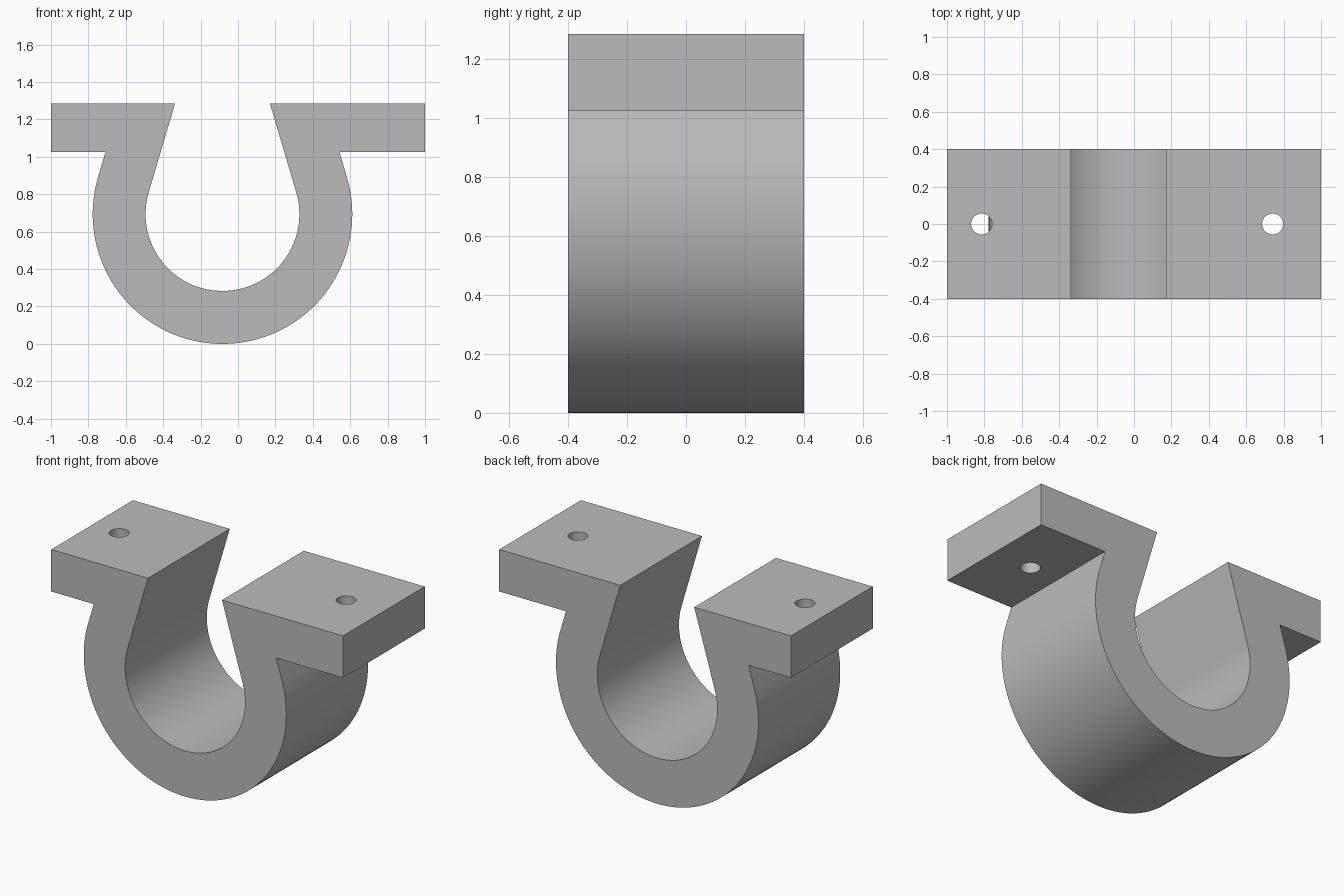
import bpy, bmesh, math

cube = bpy.data.objects.get("Cube")
if cube:
    bpy.data.objects.remove(cube)

CX, CZ = -0.083, 0.694           # centre of the saddle ring
R_OUT, R_IN = 0.694, 0.411
TOP, UNDER = 1.285, 1.025        # flange top and underside
HALF_DEPTH = 0.4
TILT = math.radians(16.5)        # lean of the straight neck walls

grey = bpy.data.materials.new("plain_grey")
grey.use_nodes = True
colour = (0.5, 0.5, 0.5, 1)
grey.diffuse_color = colour
grey.node_tree.nodes["Principled BSDF"].inputs["Base Color"].default_value = colour


def wall(radius, steps, z_end):
    """Left neck wall end, arc under the ring, right neck wall end."""
    start, sweep = math.pi - TILT, math.pi + 2 * TILT
    arc = []
    for i in range(steps + 1):
        a = start + sweep * i / steps
        arc.append((CX + radius * math.cos(a), CZ + radius * math.sin(a)))
    x, z = arc[0]
    dx = x + (z_end - z) * math.tan(TILT) - CX
    return [(CX + dx, z_end)] + arc + [(CX - dx, z_end)]


# Bracket body: open ring with a flange on each side, extruded in depth
outline = [(-1, TOP), (-1, UNDER)] + wall(R_OUT, 96, UNDER)
outline += [(1, UNDER), (1, TOP)] + wall(R_IN, 96, TOP)[::-1]
bm = bmesh.new()
face = bm.faces.new([bm.verts.new((x, -HALF_DEPTH, z)) for x, z in outline])
ext = bmesh.ops.extrude_face_region(bm, geom=[face])
moved = [v for v in ext["geom"] if isinstance(v, bmesh.types.BMVert)]
bmesh.ops.translate(bm, verts=moved, vec=(0, 2 * HALF_DEPTH, 0))
bmesh.ops.recalc_face_normals(bm, faces=bm.faces)
mesh = bpy.data.meshes.new("saddle_bracket")
bm.to_mesh(mesh)
bm.free()
bracket = bpy.data.objects.new("saddle_bracket", mesh)
bpy.context.collection.objects.link(bracket)
mesh.materials.append(grey)

# Bolt holes through the flanges only
cutters = []
for name, x in (("right_hole_cutter", -0.815), ("left_hole_cutter", 0.741)):
    bpy.ops.mesh.primitive_cylinder_add(
        vertices=48, radius=0.056, depth=0.4, location=(x, 0, (TOP + UNDER) / 2))
    cutter = bpy.context.object
    cutter.name = name
    cutter.data.materials.append(grey)
    cutter.hide_render = True
    cutters.append(cutter)
    mod = bracket.modifiers.new(name, "BOOLEAN")
    mod.operation = "DIFFERENCE"
    mod.solver = "EXACT"
    mod.object = cutter

bpy.ops.object.select_all(action="DESELECT")
bracket.select_set(True)
bpy.context.view_layer.objects.active = bracket
for mod in list(bracket.modifiers):
    bpy.ops.object.modifier_apply(modifier=mod.name)
for cutter in cutters:
    bpy.data.objects.remove(cutter)

# Smooth curved walls, keep the corners crisp
bpy.ops.object.shade_smooth_by_angle(angle=math.radians(12))
